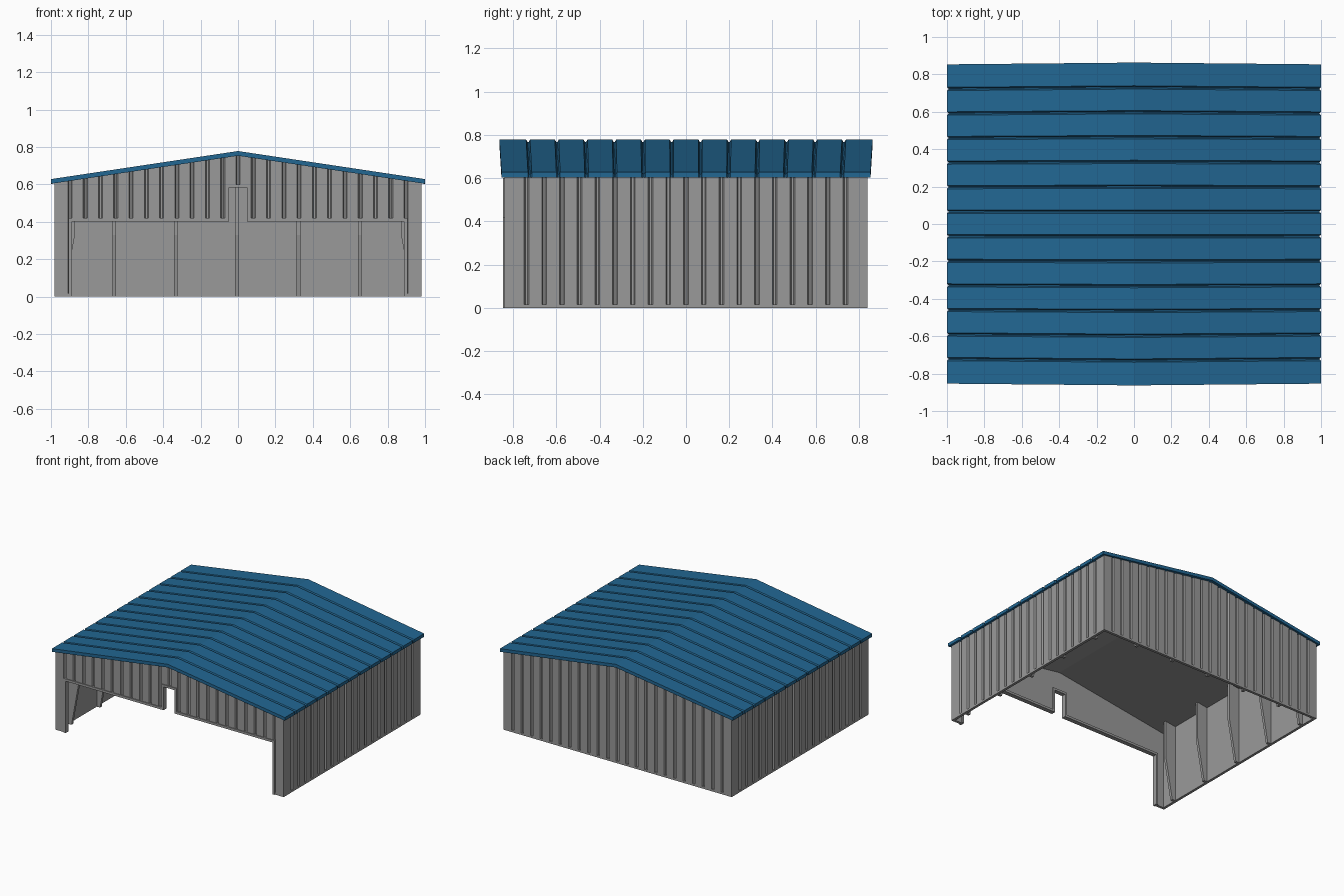
import bpy, bmesh, math

if "Cube" in bpy.data.objects:
    bpy.data.objects.remove(bpy.data.objects["Cube"])

def material(name, rgb):
    m = bpy.data.materials.new(name)
    m.diffuse_color = (*rgb, 1)
    m.use_nodes = True
    m.node_tree.nodes["Principled BSDF"].inputs["Base Color"].default_value = m.diffuse_color
    return m

GREY = material("grey_steel", (0.32, 0.32, 0.32))
BLUE = material("blue_roof", (0.016, 0.135, 0.29))

def finish(name, bm, mat):
    bmesh.ops.remove_doubles(bm, verts=bm.verts, dist=1e-5)
    bmesh.ops.recalc_face_normals(bm, faces=bm.faces)
    me = bpy.data.meshes.new(name)
    bm.to_mesh(me)
    bm.free()
    me.materials.append(mat)
    ob = bpy.data.objects.new(name, me)
    bpy.context.collection.objects.link(ob)
    return ob

def add_face(bm, pts):
    bm.faces.new([bm.verts.new(p) for p in pts])

def add_box(bm, x0, x1, y0, y1, z0, z1):
    r = bmesh.ops.create_cube(bm, size=1)
    for v in r["verts"]:
        v.co = (x0 if v.co.x < 0 else x1, y0 if v.co.y < 0 else y1, z0 if v.co.z < 0 else z1)

def under_roof(x):
    return 0.755 - 0.15 * abs(x)

BX, BY, T, GROOVE = 0.98, 0.84, 0.02, 0.010

def ribbed_wall(name, half, place, top, bottom, pitch, cuts):
    """Columns of sheet with shallow grooves; place(u, depth, z) maps to space."""
    n = round(2 * half / pitch)
    p = 2 * half / n
    prof = [(-half, 0.0), (half, 0.0)]
    for i in range(1, n):
        c = -half + i * p
        prof += [(c - .011, 0.0), (c - .005, GROOVE), (c + .005, GROOVE), (c + .011, 0.0)]
    prof.sort()
    def depth(u):
        for (a, da), (b, db) in zip(prof, prof[1:]):
            if a <= u <= b:
                return da + (db - da) * (u - a) / (b - a)
        return 0.0
    us = sorted({round(u, 5) for u, _ in prof} | set(cuts))
    bm = bmesh.new()
    for a, b in zip(us, us[1:]):
        z0 = bottom((a + b) / 2)
        da, db = depth(a), depth(b)
        o = [place(a, da, z0), place(b, db, z0), place(b, db, top(b)), place(a, da, top(a))]
        i = [place(a, T, z0), place(b, T, z0), place(b, T, top(b)), place(a, T, top(a))]
        add_face(bm, o)
        add_face(bm, i[::-1])
        add_face(bm, [o[0], i[0], i[1], o[1]])
        add_face(bm, [o[3], o[2], i[2], i[3]])
    for u in (-half, half):
        z0 = bottom(u)
        add_face(bm, [place(u, 0, z0), place(u, T, z0), place(u, T, top(u)), place(u, 0, top(u))])
    return finish(name, bm, GREY)

SILL = 0.016
def front_bottom(u):
    u = abs(u)
    return 0.59 if u < 0.055 else 0.41 if u < 0.895 else SILL

# Four ribbed walls
ribbed_wall("front_wall", BX, lambda u, d, z: (u, -BY + d, z), under_roof, front_bottom,
            0.082, (-0.895, -0.055, 0, 0.055, 0.895))
ribbed_wall("back_wall", BX, lambda u, d, z: (u, BY - d, z), under_roof, lambda u: SILL, 0.082, (0,))
for s, side in ((-1, "left"), (1, "right")):
    ribbed_wall(side + "_wall", BY - T, lambda u, d, z: (s * (BX - d), u, z),
                lambda u: under_roof(BX), lambda u: SILL, 0.081, ())

# Base strip closing the bottoms of the grooves
bm = bmesh.new()
add_box(bm, -BX, BX, BY - T, BY, 0, SILL)
for s in (-1, 1):
    x = sorted((s * BX, s * (BX - T)))
    add_box(bm, *x, -BY + T, BY - T, 0, SILL)
    x = sorted((s * BX, s * 0.905))
    add_box(bm, *x, -BY, -BY + T, 0, SILL)
finish("base_strip", bm, GREY)

# Trim around the wide door opening and its central notch: one swept outline
outer = [(0.905, 0), (0.905, 0.42), (0.065, 0.42), (0.065, 0.6)]
inner = [(0.887, 0), (0.887, 0.402), (0.047, 0.402), (0.047, 0.583)]
outer += [(-x, z) for x, z in outer[::-1]]
inner += [(-x, z) for x, z in inner[::-1]]
bm = bmesh.new()
add_face(bm, [(x, -BY - 0.006, z) for x, z in outer + inner[::-1]])
r = bmesh.ops.extrude_face_region(bm, geom=bm.faces[:])
for v in r["geom"]:
    if isinstance(v, bmesh.types.BMVert):
        v.co.y = -BY + T + 0.008
finish("door_frame", bm, GREY)

# Tapered inner columns: slim foot, full depth above z = 0.33
def column(name, place, top_at):
    bm = bmesh.new()
    prof = [(0, 0), (0.028, 0), (0.088, 0.33), (0.088, top_at(0.088)), (0, top_at(0))]
    rings = [[place(d, w, z) for d, z in prof] for w in (-0.01, 0.01)]
    add_face(bm, rings[0])
    add_face(bm, rings[1][::-1])
    for i in range(5):
        j = (i + 1) % 5
        add_face(bm, [rings[0][i], rings[0][j], rings[1][j], rings[1][i]])
    finish(name, bm, GREY)

XI, YI = BX - T, BY - T
for k in range(-2, 3):
    for s, side in ((-1, "left"), (1, "right")):
        column(side + "_column", lambda d, w, z: (s * (XI - d), 0.35 * k + w, z),
               lambda d: under_roof(XI - d))
    cx = 0.328 * k - 0.005
    column("back_column", lambda d, w, z: (cx + w, YI - d, z), lambda d: under_roof(abs(cx) + 0.01))

# Roof: 13 panels with narrow notched seams, swept over the ridge
N, YR = 13, 0.863
step = 2 * YR / N
prof = [(-YR, 0.0)]
for i in range(1, N):
    c = -YR + i * step
    prof += [(c - .009, 0.0), (c - .003, 0.010), (c + .003, 0.010), (c + .009, 0.0)]
prof.append((YR, 0.0))
bm = bmesh.new()
stations = [(-1, 0.628, 0.603, 0.989), (0, 0.778, 0.753, 1.0), (1, 0.628, 0.603, 0.989)]
def roof_ring(x, zt, zb, k):
    # seams also nick the eave edge
    return ([(x * (1 - d * 0.7), y * k, zt - d) for y, d in prof],
            [(x * (1 - d * 0.7), y * k, zb) for y, d in prof])
rings = [roof_ring(*s) for s in stations]
for (ta, ba), (tb, bb) in zip(rings, rings[1:]):
    for i in range(len(prof) - 1):
        add_face(bm, [ta[i], ta[i + 1], tb[i + 1], tb[i]])
        add_face(bm, [ba[i], bb[i], bb[i + 1], ba[i + 1]])
    for i in (0, -1):
        add_face(bm, [ta[i], tb[i], bb[i], ba[i]])
for t, b in (rings[0], rings[-1]):
    for i in range(len(prof) - 1):
        add_face(bm, [t[i], t[i + 1], b[i + 1], b[i]])
finish("roof", bm, BLUE)

# Grey ceiling lining under the roof
bm = bmesh.new()
for s in (-1, 1):
    add_face(bm, [(0, -YI, 0.746), (0, YI, 0.746), (s * XI, YI, 0.602), (s * XI, -YI, 0.602)])
finish("ceiling", bm, GREY)
for f in bpy.data.objects["ceiling"].data.polygons:
    if f.normal.z > 0:
        f.flip()
